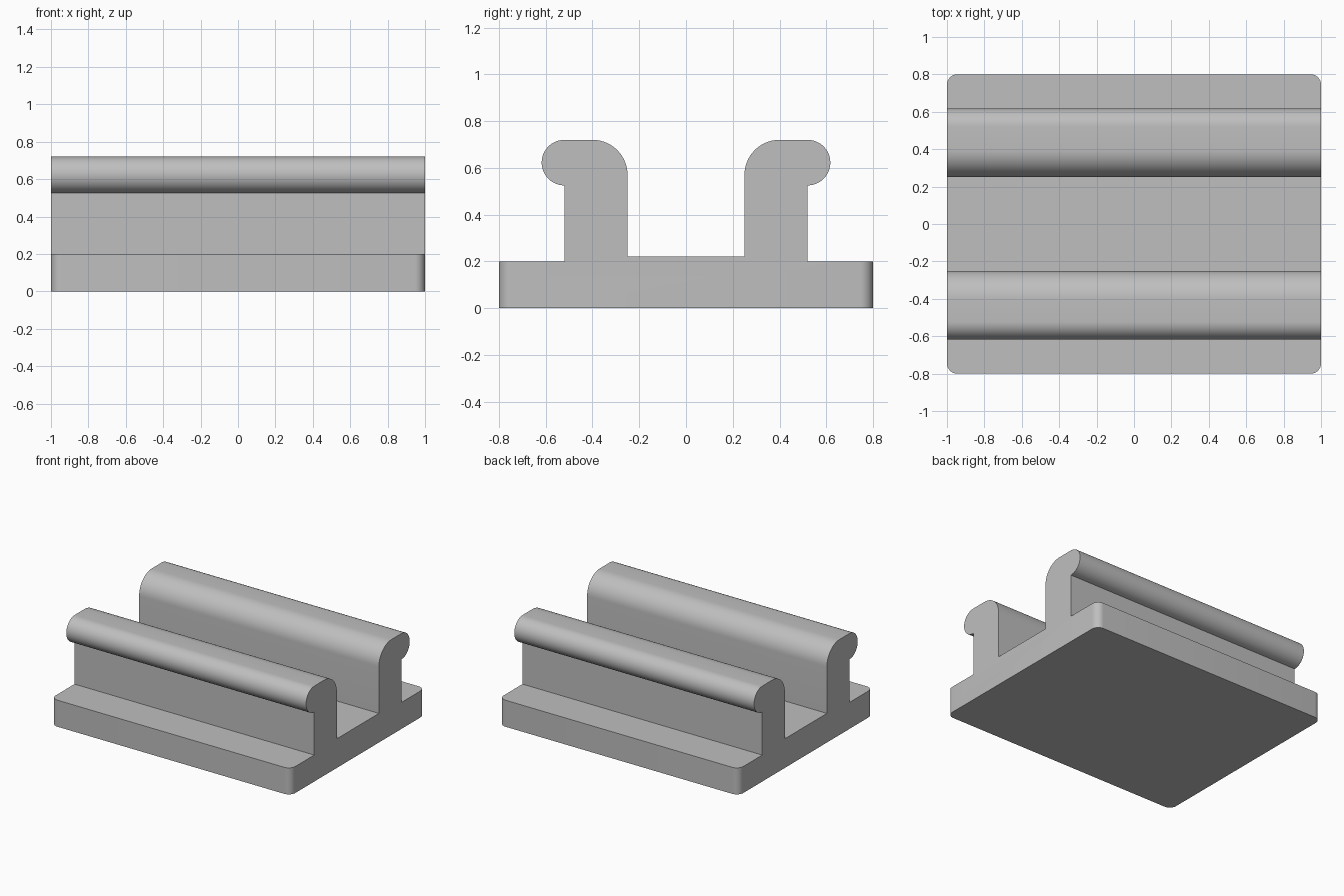
import bpy, bmesh
from math import cos, sin, pi

cube = bpy.data.objects.get("Cube")
if cube:
    bpy.data.objects.remove(cube, do_unlink=True)

LENGTH = 2.0
HALF_DEPTH = 0.8
CORNER = 0.055


def arc(cy, cz, r, start, end, steps):
    """Points on a circular arc, angles in half turns."""
    angles = [pi * (start + (end - start) * i / steps) for i in range(steps + 1)]
    return [(cy + r * cos(a), cz + r * sin(a)) for a in angles]


# Single grey material
grey = bpy.data.materials.new("plain_grey")
grey.use_nodes = True
colour = (0.52, 0.52, 0.52, 1)
grey.diffuse_color = colour
grey.node_tree.nodes["Principled BSDF"].inputs["Base Color"].default_value = colour

# Half cross-section: base edge, stem, rounded outward hook, inner shoulder, floor
half = [(HALF_DEPTH, 0), (HALF_DEPTH, 0.2), (0.52, 0.2)]
half += arc(0.52, 0.6225, 0.0975, -0.5, 0.5, 24)
half += arc(0.40, 0.57, 0.15, 0.5, 1.0, 14)
half += [(0.25, 0.22)]
profile = half + [(-y, z) for y, z in reversed(half)]

# Extrude the section along the length
bm = bmesh.new()
section = bm.faces.new([bm.verts.new((-LENGTH / 2, y, z)) for y, z in profile])
swept = bmesh.ops.extrude_face_region(bm, geom=[section])
bmesh.ops.translate(bm, vec=(LENGTH, 0, 0),
                    verts=[v for v in swept["geom"] if isinstance(v, bmesh.types.BMVert)])
bmesh.ops.recalc_face_normals(bm, faces=bm.faces)

# Round the four upright corners of the base
corners = [e for e in bm.edges
           if all(abs(v.co.y) > HALF_DEPTH - 0.001 for v in e.verts)
           and abs(e.verts[0].co.z - e.verts[1].co.z) > 0.1]
bmesh.ops.bevel(bm, geom=corners, offset=CORNER, offset_type='OFFSET',
                segments=8, profile=0.5, affect='EDGES')

mesh = bpy.data.meshes.new("rail_bracket")
bm.to_mesh(mesh)
bm.free()
mesh.materials.append(grey)
bracket = bpy.data.objects.new("rail_bracket", mesh)
bpy.context.collection.objects.link(bracket)

# Smooth the curves, keep the corners crisp
bpy.ops.object.select_all(action='DESELECT')
bracket.select_set(True)
bpy.context.view_layer.objects.active = bracket
bpy.ops.object.shade_smooth_by_angle(angle=pi / 6)
